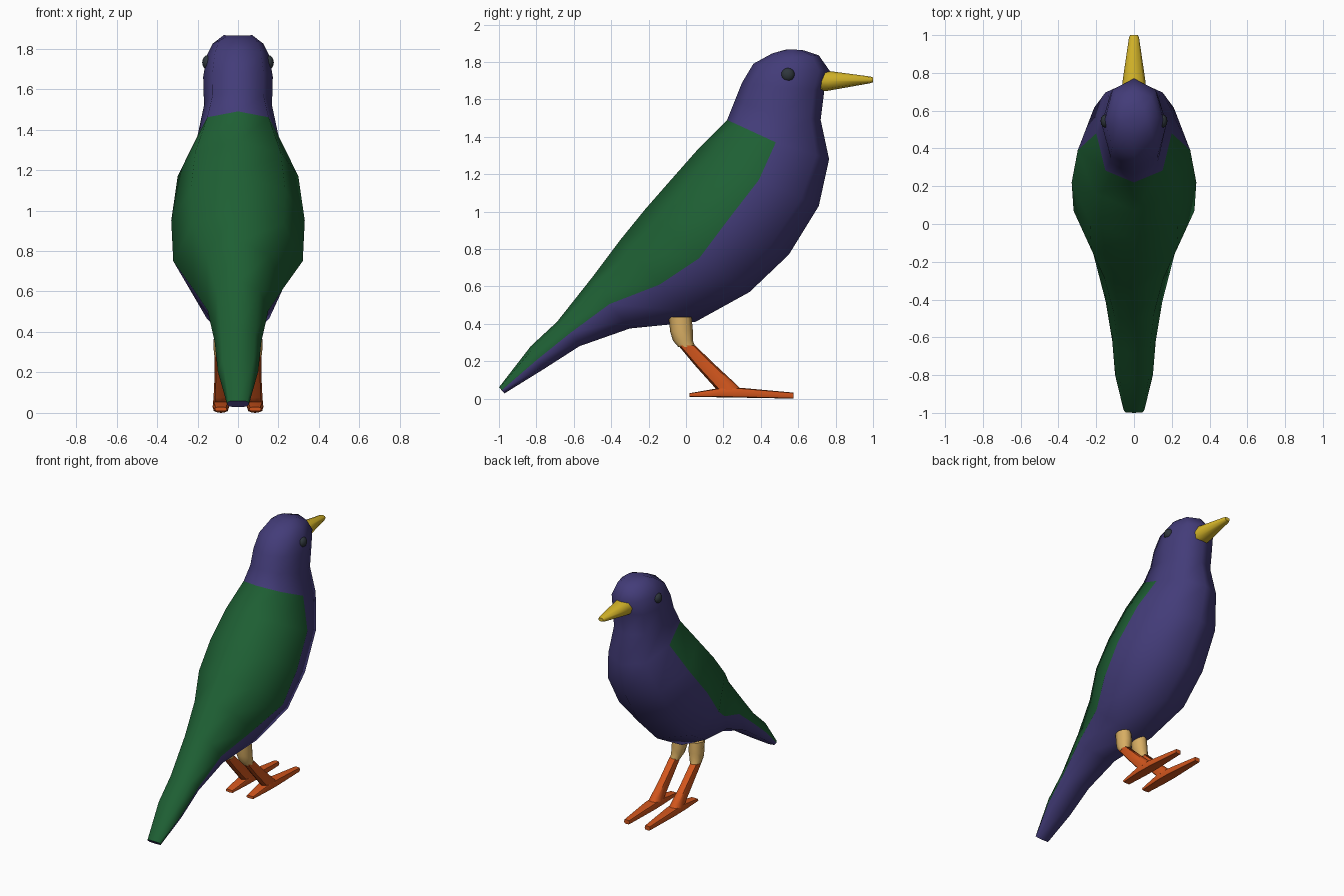
import bpy, bmesh, math
from mathutils import Vector

if "Cube" in bpy.data.objects:
    bpy.data.objects.remove(bpy.data.objects["Cube"])


def material(name, rgb):
    m = bpy.data.materials.new(name)
    m.diffuse_color = (*rgb, 1)
    m.use_nodes = True
    m.node_tree.nodes["Principled BSDF"].inputs["Base Color"].default_value = m.diffuse_color
    return m


purple = material("purple feathers", (0.056, 0.045, 0.19))
green = material("green feathers", (0.013, 0.116, 0.034))
yellow = material("yellow beak", (0.66, 0.46, 0.022))
tan = material("tan thigh", (0.68, 0.42, 0.125))
orange = material("orange leg", (0.64, 0.092, 0.012))
black = material("dark eye", (0.028, 0.037, 0.045))


def loft(name, rings, mats, rule=None, angle=55):
    """Skin closed rings of equal length and cap both ends."""
    bm = bmesh.new()
    vs = [[bm.verts.new(p) for p in r] for r in rings]
    n = len(vs[0])
    for i in range(len(vs) - 1):
        for j in range(n):
            k = (j + 1) % n
            f = bm.faces.new((vs[i][j], vs[i][k], vs[i + 1][k], vs[i + 1][j]))
            if rule:
                f.material_index = rule(i, j)
    bm.faces.new(vs[0])
    bm.faces.new(vs[-1])
    bmesh.ops.recalc_face_normals(bm, faces=bm.faces)
    me = bpy.data.meshes.new(name)
    bm.to_mesh(me)
    bm.free()
    for m in mats:
        me.materials.append(m)
    ob = bpy.data.objects.new(name, me)
    bpy.context.collection.objects.link(ob)
    smooth(ob, angle)
    return ob


def smooth(ob, angle):
    bpy.ops.object.select_all(action='DESELECT')
    ob.select_set(True)
    bpy.context.view_layer.objects.active = ob
    bpy.ops.object.shade_smooth_by_angle(angle=math.radians(angle))


def oval(cx, back, side, front, w, p=1.0, n=8):
    """Ring through a back point, two side points and a front point (y, z)."""
    out = []
    for j in range(n):
        a = 2 * math.pi * j / n
        c, s = math.cos(a), math.sin(a)
        end = Vector(back) if c > 0 else Vector(front)
        yz = Vector(side).lerp(end, abs(c) ** p if abs(c) > 1e-6 else 0)
        x = math.copysign(abs(s) ** p, s) * w if abs(s) > 1e-6 else 0
        out.append((cx + x, yz.x, yz.y))
    return out


# Body: back, side and breast points, half width and fullness, tail to crown
BODY = [
    ((-1.0, .06), (-.985, .045), (-.97, .028), .055, .6),
    ((-.83, .28), (-.80, .205), (-.765, .155), .10, .8),
    ((-.69, .41), (-.62, .35), (-.57, .28), .115, .9),
    ((-.50, .65), (-.41, .505), (-.30, .375), .15),
    ((-.35, .85), (-.14, .61), (.05, .41), .22),
    ((-.22, 1.01), (.07, .75), (.34, .57), .32),
    ((-.08, 1.17), (.22, .95), (.55, .77), .33),
    ((.07, 1.34), (.39, 1.17), (.71, 1.03), .298),
    ((.22, 1.49), (.48, 1.37), (.765, 1.28), .20, .8),
    ((.26, 1.59), (.51, 1.52), (.72, 1.49), .168, .85),
    ((.30, 1.69), (.53, 1.66), (.74, 1.65), .172, .9),
    ((.36, 1.79), (.55, 1.765), (.77, 1.75), .155, .9),
    ((.46, 1.845), (.57, 1.825), (.71, 1.835), .125, .9),
    ((.53, 1.865), (.57, 1.867), (.63, 1.862), .07, .9),
]
# green covers the back half of the rings below the neck
loft("body", [oval(0, *r) for r in BODY], [purple, green],
     lambda i, j: 1 if i < 8 and (j < 2 or j > 5) else 0, 75)

# Beak
loft("beak", [oval(0, (y, t), (y, (t + b) / 2), (y, b), w, .8) for y, t, b, w in
              ((.70, 1.76, 1.64, .066), (.76, 1.752, 1.646, .06),
               (.985, 1.722, 1.686, .027), (1.0, 1.717, 1.691, .02))],
     [yellow])

for side, label in ((-1, "left"), (1, "right")):
    x = side * 0.085
    # Eye
    bpy.ops.mesh.primitive_uv_sphere_add(segments=12, ring_count=8, radius=0.036,
                                         location=(side * .15, .545, 1.732))
    eye = bpy.context.object
    eye.name = label + "_eye"
    eye.scale.x = 0.75
    eye.data.materials.append(black)
    smooth(eye, 60)

    # Thigh
    loft(label + "_thigh",
         [oval(side * cx, (a, z), ((a + b) / 2, z), (b, z), w)
          for a, b, z, w, cx in
          ((-.092, .03, .435, .05, .068), (-.085, .037, .36, .05, .07),
           (-.07, .037, .31, .044, .076), (-.04, .05, .275, .034, .082))], [tan])

    # Shank
    loft(label + "_shank",
         [oval(x, (a, z), ((a + b) / 2, z), (b, z), w, .75) for a, b, z, w in
          ((-.042, .048, .285, .031), (.05, .162, .175, .031),
           (.14, .27, .075, .036), (.165, .30, .045, .039))], [orange])

    # Foot
    loft(label + "_foot",
         [oval(x, (y, t), (y, (t + b) / 2), (y, b), w, .5) for y, t, b, w in
          ((.02, .029, .009, .03), (.18, .057, .007, .041),
           (.30, .057, .005, .041), (.575, .032, .0, .022))], [orange])
